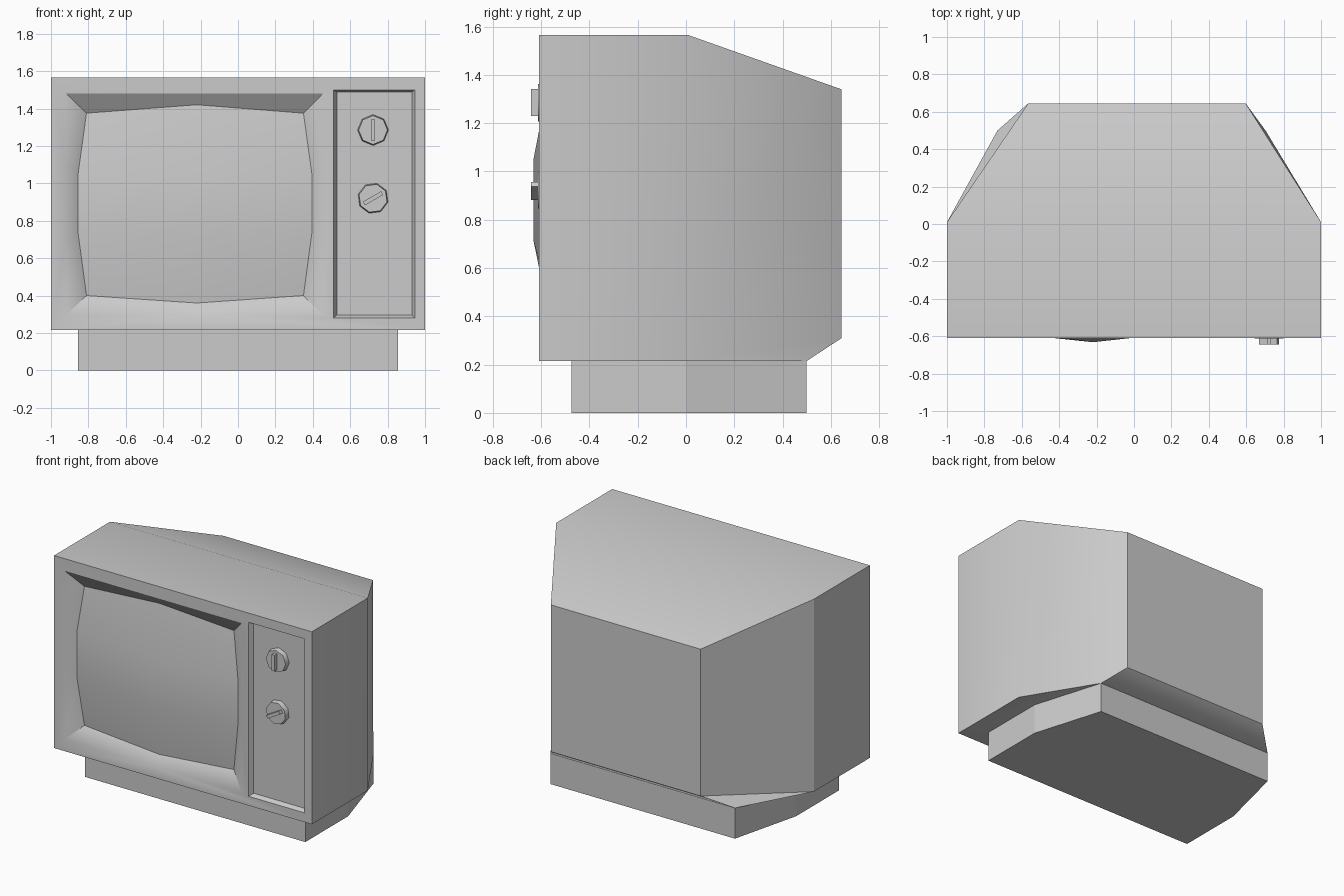
import bpy, bmesh, math
from mathutils import Matrix

if "Cube" in bpy.data.objects:
    bpy.data.objects.remove(bpy.data.objects["Cube"])

FRONT, BACK, FLOOR, TOP = -0.61, 0.645, 0.215, 1.565


def finish(name, bm, smooth=None, recalc=True):
    if recalc:
        bmesh.ops.recalc_face_normals(bm, faces=bm.faces)
    me = bpy.data.meshes.new(name)
    bm.to_mesh(me)
    bm.free()
    ob = bpy.data.objects.new(name, me)
    bpy.context.collection.objects.link(ob)
    if smooth:
        bpy.ops.object.select_all(action='DESELECT')
        ob.select_set(True)
        bpy.context.view_layer.objects.active = ob
        bpy.ops.object.shade_smooth_by_angle(angle=math.radians(smooth))
    return ob


def loop(bm, pts):
    return [bm.verts.new(p) for p in pts]


def bridge(bm, a, b):
    for i in range(len(a)):
        j = (i + 1) % len(a)
        bm.faces.new((a[i], a[j], b[j], b[i]))


def rect(x0, x1, z0, z1, y):
    return [(x0, y, z0), (x1, y, z0), (x1, y, z1), (x0, y, z1)]


# Screen grid: three bulging columns by four rows, and the matching opening
screen = [[(-0.81, -0.545, 1.375), (-0.22, -0.56, 1.42), (0.35, -0.545, 1.375)],
          [(-0.855, -0.565, 1.05), (-0.22, -0.632, 1.05), (0.395, -0.565, 1.05)],
          [(-0.855, -0.565, 0.735), (-0.22, -0.632, 0.715), (0.395, -0.565, 0.735)],
          [(-0.81, -0.545, 0.40), (-0.22, -0.56, 0.36), (0.35, -0.545, 0.40)]]
opening = [[(x, FRONT, z) for x in (-0.92, -0.22, 0.455)] for z in (1.48, 1.10, 0.68, 0.295)]
rim = [(0, 0), (0, 1), (0, 2), (1, 2), (2, 2), (3, 2), (3, 1), (3, 0), (2, 0), (1, 0)]

# Cabinet shell: straight front half, tapered back
bm = bmesh.new()
f = loop(bm, rect(-1, 1, FLOOR, TOP, FRONT))
m = loop(bm, rect(-1, 1, FLOOR, TOP, 0.01))
b = loop(bm, rect(-0.565, 0.597, 0.31, 1.34, BACK))
k = loop(bm, [(-0.73, 0.5, FLOOR), (0.703, 0.5, FLOOR)])
for i in (1, 2, 3):
    j = (i + 1) % 4
    bm.faces.new((f[i], f[j], m[j], m[i]))
    bm.faces.new((m[i], m[j], b[j], b[i]))
bm.faces.new(b)
# Underside with the sloped lip at the back
bm.faces.new((f[0], f[1], m[1], k[1], k[0], m[0]))
bm.faces.new((m[0], k[0], b[0]))
bm.faces.new((m[1], b[1], k[1]))
bm.faces.new((k[0], k[1], b[1], b[0]))
# Recess walls for the screen and the control panel
o = loop(bm, [opening[r][c] for r, c in rim])
bridge(bm, o, loop(bm, [screen[r][c] for r, c in rim]))
p = loop(bm, rect(0.51, 0.945, 0.28, 1.50, FRONT))
q = loop(bm, rect(0.528, 0.93, 0.295, 1.487, -0.58))
bridge(bm, p, q)
bm.faces.new(q)
# Front face with two holes
edges = []
for ring in (f, o, p):
    for i in range(len(ring)):
        pair = (ring[i], ring[(i + 1) % len(ring)])
        edges.append(bm.edges.get(pair) or bm.edges.new(pair))
bmesh.ops.triangle_fill(bm, edges=edges, use_beauty=True, use_dissolve=False)
finish("cabinet", bm, 34)

# Picture screen
bm = bmesh.new()
g = [loop(bm, row) for row in screen]
for r in range(3):
    for c in range(2):
        bm.faces.new((g[r][c], g[r + 1][c], g[r + 1][c + 1], g[r][c + 1]))
finish("screen", bm, 40, recalc=False)

# Plinth
bm = bmesh.new()
plan = [(-0.855, -0.475), (0.855, -0.475), (0.855, 0), (0.703, 0.5), (-0.73, 0.5), (-0.855, 0)]
lo = loop(bm, [(x, y, 0) for x, y in plan])
hi = loop(bm, [(x, y, FLOOR) for x, y in plan])
bridge(bm, lo, hi)
bm.faces.new(lo)
bm.faces.new(hi)
finish("plinth", bm)

# Dials: eight-sided disc with a raised grip bar
for name, z, turn in (("upper_dial", 1.285, 0), ("lower_dial", 0.92, 60)):
    bm = bmesh.new()
    bmesh.ops.create_cone(bm, cap_ends=True, segments=8, radius1=0.083, radius2=0.077, depth=0.035,
                          matrix=Matrix.Translation((0, -0.5955, 0)) @ Matrix.Rotation(math.pi / 2, 4, 'X'))
    bmesh.ops.create_cube(bm, size=1, matrix=Matrix.Translation((0, -0.625, 0))
                          @ Matrix.Diagonal((0.022, 0.036, 0.112, 1)))
    bmesh.ops.transform(bm, verts=bm.verts, matrix=Matrix.Translation((0.722, 0, z))
                        @ Matrix.Rotation(math.radians(turn), 4, 'Y'))
    finish(name, bm, 50)
